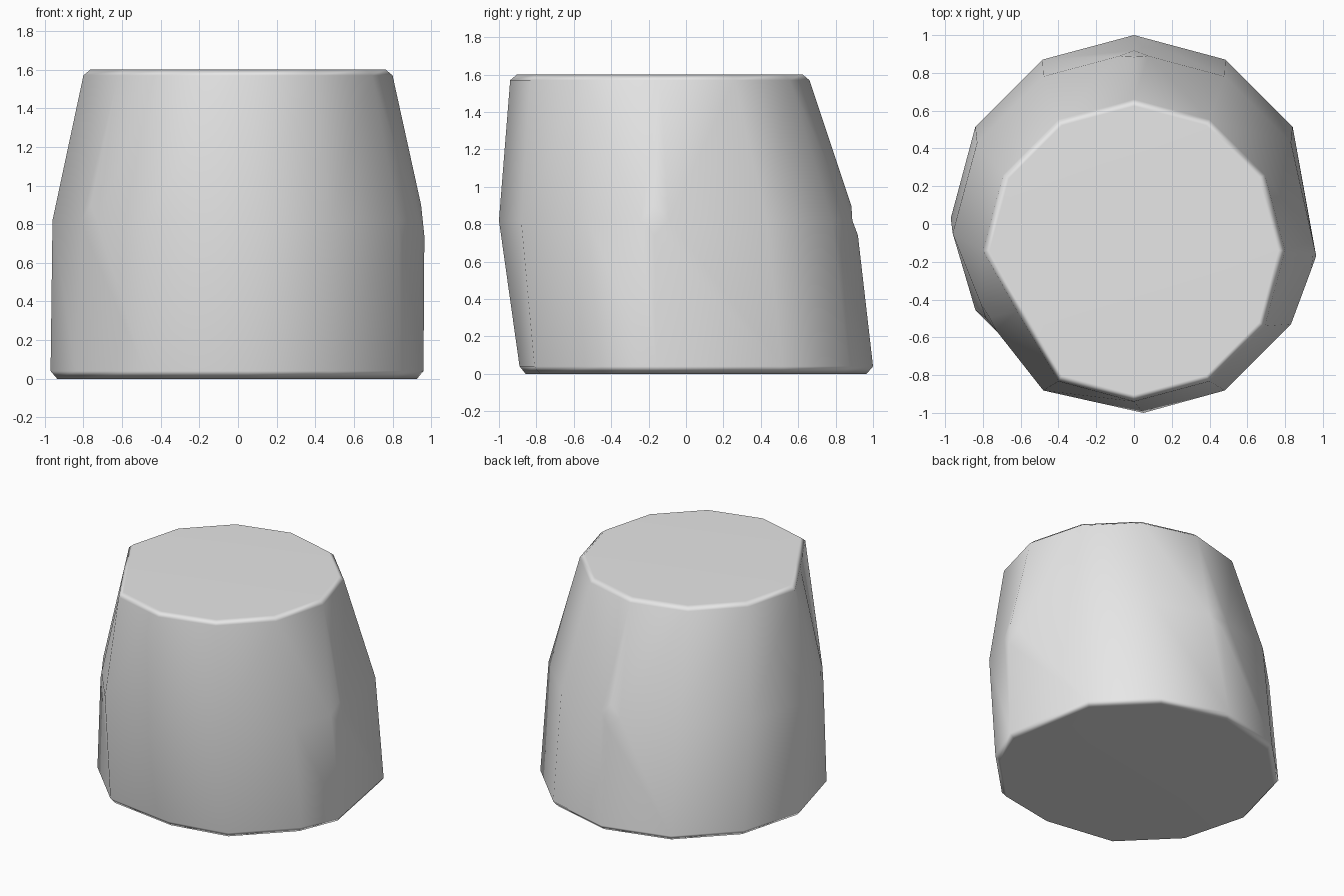
import bpy, bmesh
from math import cos, sin, pi

if "Cube" in bpy.data.objects:
    bpy.data.objects.remove(bpy.data.objects["Cube"], do_unlink=True)

SIDES = 12
FRONT, RIGHT_FRONT, LEFT, BACK = 9, 7, 0, 3  # corner numbers around the ring


def ring(bm, z, radius, cy, moved, scale=1.0):
    """One twelve-sided cross-section, with a few corners pushed about."""
    verts = []
    for i in range(SIDES):
        a = 2 * pi * i / SIDES
        x, y = moved.get(i, (radius * cos(a), cy + radius * sin(a)))
        verts.append(bm.verts.new((x * scale, cy + (y - cy) * scale, z)))
    return verts


bottom = dict(radius=0.97, cy=0.03,
              moved={LEFT: (0.96, -0.16), FRONT: (0.05, -0.89)})
middle = dict(radius=0.96, cy=-0.05,
              moved={LEFT: (0.965, -0.17), FRONT: (0.05, -1.0),
                     RIGHT_FRONT: (-0.78, -0.5)})
top = dict(radius=0.8, cy=-0.14, moved={RIGHT_FRONT: (-0.62, -0.46)})

# Stack of rings, with narrow chamfers at both rims
bm = bmesh.new()
rings = [ring(bm, 0.0, scale=0.965, **bottom),
         ring(bm, 0.04, **bottom),
         ring(bm, 0.82, **middle),
         ring(bm, 1.57, **top),
         ring(bm, 1.6, scale=0.955, **top)]
for low, high in zip(rings, rings[1:]):
    for i in range(SIDES):
        j = (i + 1) % SIDES
        bm.faces.new((low[i], low[j], high[j], high[i]))
bm.faces.new(rings[0][::-1])
bm.faces.new(rings[-1])

# Small diamond chips on three waist corners
chips = [rings[2][i] for i in (LEFT, BACK, RIGHT_FRONT)]
bmesh.ops.bevel(bm, geom=chips, offset=0.08, segments=1, affect='VERTICES')
bmesh.ops.recalc_face_normals(bm, faces=bm.faces[:])

mesh = bpy.data.meshes.new("stone_block")
bm.to_mesh(mesh)
bm.free()
block = bpy.data.objects.new("stone_block", mesh)
bpy.context.collection.objects.link(block)

# Plain grey
grey = bpy.data.materials.new("light_grey")
grey.use_nodes = True
colour = (0.8, 0.8, 0.8, 1.0)
grey.diffuse_color = colour
grey.node_tree.nodes["Principled BSDF"].inputs["Base Color"].default_value = colour
mesh.materials.append(grey)

# Smooth sides that blend through the chamfers into flat ends
mesh.shade_smooth()
weighted = block.modifiers.new("flat_ends", 'WEIGHTED_NORMAL')
weighted.weight = 50
